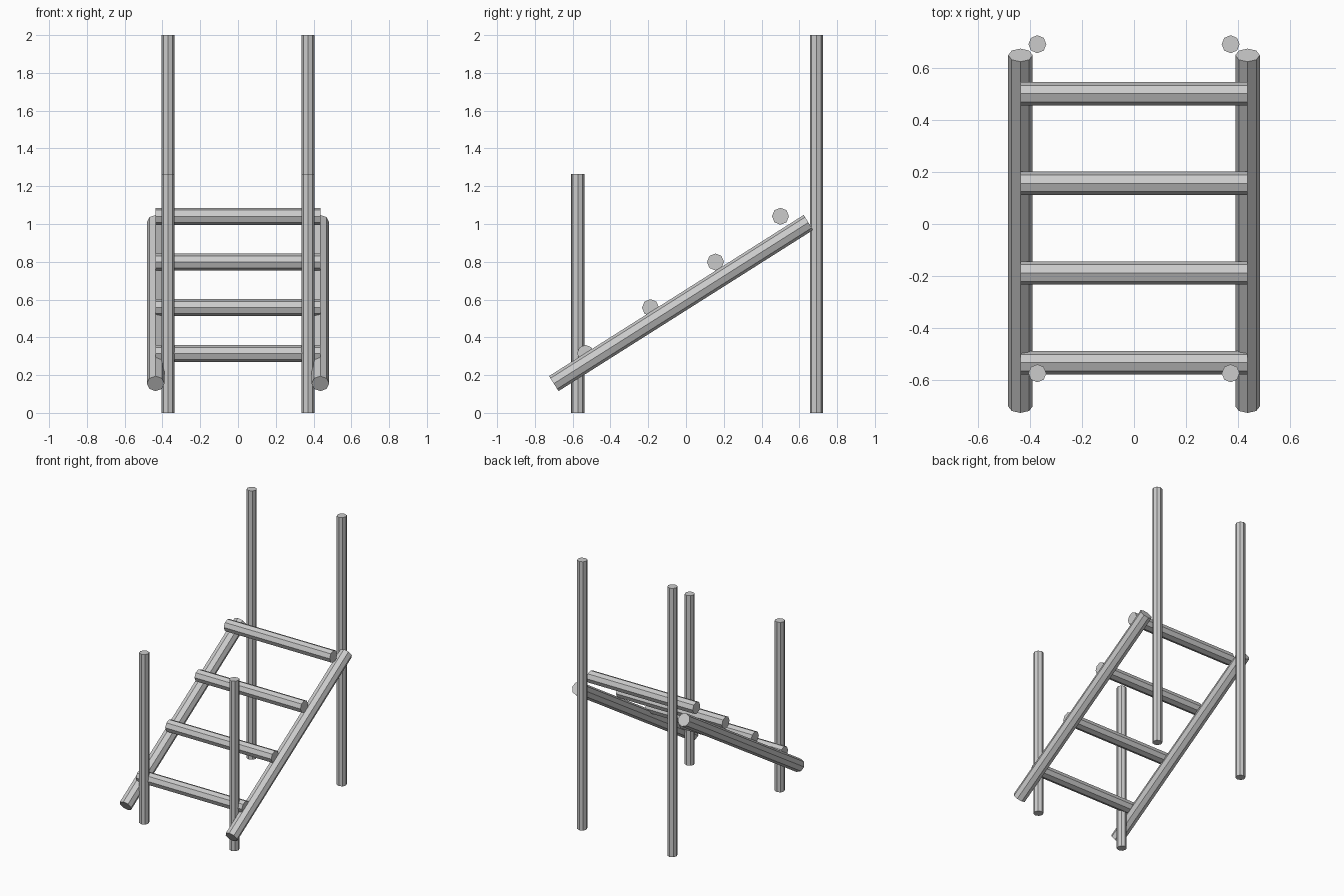
import bpy
from mathutils import Vector

cube = bpy.data.objects.get("Cube")
if cube:
    bpy.data.objects.remove(cube, do_unlink=True)

grey = bpy.data.materials.new("plain_grey")
grey.use_nodes = True
colour = (0.6, 0.6, 0.6, 1)
grey.diffuse_color = colour
grey.node_tree.nodes["Principled BSDF"].inputs["Base Color"].default_value = colour


def pole(name, start, end, radius):
    """Flat-faced eight-sided pole between two points."""
    start, end = Vector(start), Vector(end)
    axis = end - start
    bpy.ops.mesh.primitive_cylinder_add(
        vertices=8, radius=radius, depth=axis.length, location=(start + end) / 2,
        rotation=axis.to_track_quat('Z', 'Y').to_euler())
    obj = bpy.context.object
    obj.name = name
    obj.data.materials.append(grey)
    return obj


# Upright posts and sloping side rails, mirrored left and right
for side, s in (("left", 1), ("right", -1)):
    pole(f"front_post_{side}", (s * 0.371, -0.573, 0), (s * 0.371, -0.573, 1.265), 0.0345)
    pole(f"back_post_{side}", (s * 0.371, 0.69, 0), (s * 0.371, 0.69, 2), 0.0345)
    pole(f"side_rail_{side}", (s * 0.436, -0.70, 0.155), (s * 0.436, 0.648, 1.008), 0.047)

# Rungs, evenly spaced up the slope
for i in range(4):
    y, z = -0.532 + i * 0.344, 0.315 + i * 0.242
    pole(f"rung_{i + 1}", (-0.436, y, z), (0.436, y, z), 0.045)
